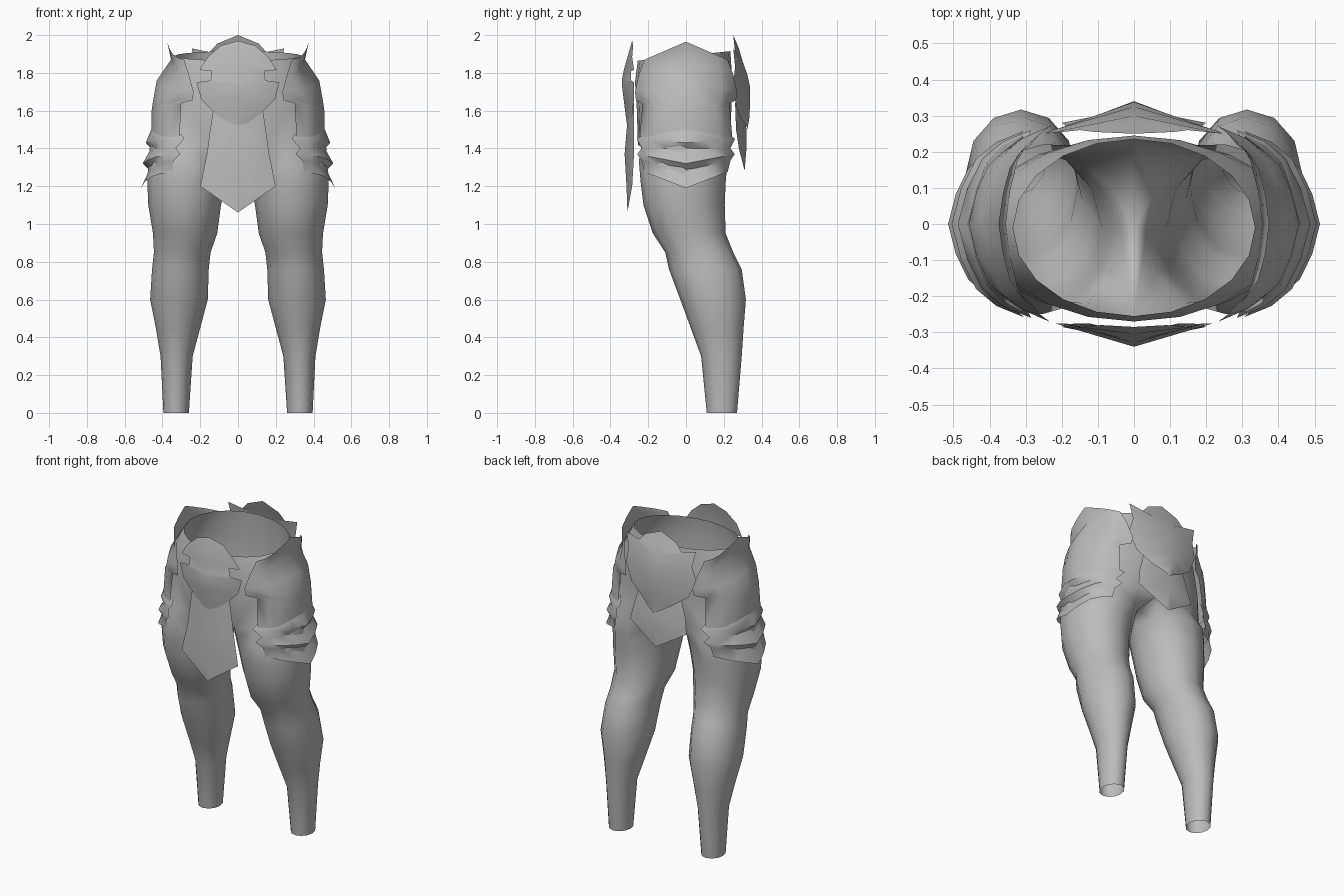
import bpy, math

grey = bpy.data.materials.new("plain grey")
grey.diffuse_color = (0.5, 0.5, 0.5, 1)


def make(name, verts, faces, mirror=True, angle=40):
    """Mesh object with smooth shading, mirrored across x = 0."""
    me = bpy.data.meshes.new(name)
    me.from_pydata(verts, [], faces)
    me.materials.append(grey)
    ob = bpy.data.objects.new(name, me)
    bpy.context.collection.objects.link(ob)
    bpy.ops.object.select_all(action='DESELECT')
    ob.select_set(True)
    bpy.context.view_layer.objects.active = ob
    bpy.ops.object.mode_set(mode='EDIT')
    bpy.ops.mesh.select_all(action='SELECT')
    bpy.ops.mesh.normals_make_consistent(inside=False)
    bpy.ops.object.mode_set(mode='OBJECT')
    bpy.ops.object.shade_smooth_by_angle(angle=math.radians(angle))
    if mirror:
        m = ob.modifiers.new("mirror", 'MIRROR')
        m.use_clip = True
        m.merge_threshold = 0.002
    return ob


# Trousers: one leg lofted from ankle to waist, then mirrored
N = 12
leg_rings = [  # z, x inner, x outer, y front, y back
    (0.0, 0.26, 0.395, 0.11, 0.27),
    (0.30, 0.24, 0.41, 0.08, 0.295),
    (0.45, 0.20, 0.435, 0.025, 0.305),
    (0.60, 0.16, 0.465, -0.03, 0.317),
    (0.76, 0.155, 0.455, -0.09, 0.295),
    (0.85, 0.145, 0.445, -0.11, 0.25),
    (0.95, 0.11, 0.45, -0.175, 0.21),
    (1.10, 0.09, 0.475, -0.225, 0.205),
    (1.22, 0.065, 0.48, -0.24, 0.21),
    (1.34, 0.035, 0.475, -0.25, 0.22),
]
hip_rings = [  # z front, z back, x outer, y front, y back
    (1.42, 1.42, 0.465, -0.255, 0.23),
    (1.60, 1.60, 0.45, -0.26, 0.24),
    (1.75, 1.76, 0.41, -0.27, 0.245),
    (1.865, 1.915, 0.335, -0.255, 0.235),
]
verts, faces = [], []
for z, xi, xo, yf, yb in leg_rings:
    for i in range(N):
        a = 2 * math.pi * i / N
        verts.append(((xi + xo) / 2 + (xo - xi) / 2 * math.cos(a),
                      (yf + yb) / 2 + (yb - yf) / 2 * math.sin(a), z))
for zf, zb, xo, yf, yb in hip_rings:
    for i in range(N):
        if i == 6:                       # centre of the crotch
            x, s = 0, 0
        else:                            # half ellipse from front to back
            k = i if i < 6 else i - N
            a = math.pi / 2 * k / 5
            x, s = xo * math.cos(a), math.sin(a)
            x = 0 if abs(k) == 5 else x
        verts.append((x, (yf + yb) / 2 + (yb - yf) / 2 * s,
                      zf + (zb - zf) * (s + 1) / 2))
for r in range(len(leg_rings) + len(hip_rings) - 1):
    for i in range(N):
        if r >= len(leg_rings) and i in (5, 6):
            continue                     # no wall between the two halves
        j = (i + 1) % N
        faces.append((r * N + i, r * N + j, (r + 1) * N + j, (r + 1) * N + i))
make("trousers", verts, faces, angle=60)

# Curved side guards
BOW = [(0, 1), (0.38, 0.87), (0.70, 0.66), (0.88, 0.38), (1, 0)]
COLS = [(-g, f) for g, f in reversed(BOW)] + BOW[1:]


def guard(name, rows):
    """Rows: centre x, centre z, edge x, edge z, edge y."""
    n = len(COLS)
    v = [(ex + (cx - ex) * f, ey * g, ez + (cz - ez) * (1 - abs(g)))
         for cx, cz, ex, ez, ey in rows for g, f in COLS]
    q = [(r * n + c, r * n + c + 1, r * n + n + c + 1, r * n + n + c)
         for r in range(len(rows) - 1) for c in range(n - 1)]
    return make(name, v, q, angle=50)


guard("hip_guard", [
    (0.375, 1.965, 0.285, 1.87, 0.22),
    (0.355, 1.87, 0.26, 1.79, 0.25),
    (0.43, 1.76, 0.235, 1.70, 0.27),
    (0.45, 1.65, 0.24, 1.655, 0.265),
    (0.457, 1.60, 0.30, 1.64, 0.23),
    (0.46, 1.46, 0.31, 1.46, 0.245),
])
guard("thigh_bands", [
    (0.46, 1.50, 0.30, 1.475, 0.23),
    (0.488, 1.43, 0.285, 1.45, 0.26),
    (0.46, 1.40, 0.33, 1.40, 0.235),
    (0.505, 1.32, 0.305, 1.37, 0.258),
    (0.47, 1.285, 0.34, 1.335, 0.235),
    (0.515, 1.19, 0.35, 1.275, 0.22),
])


def ridged(name, rows):
    """Plate folded on the centre line. Rows: edge x, y, z, ridge y, z."""
    v, q = [], []
    for ex, ey, ez, ry, rz in rows:
        v += [(0, ry, rz), (ex, ey, ez)]
    for r in range(len(rows) - 1):
        a = 2 * r
        q.append((a, a + 1, a + 3, a + 2))
    return make(name, v, q, angle=35)


# Front belt shield with side notches
ridged("front_shield", [
    (0.09, -0.28, 1.945, -0.285, 1.97),
    (0.16, -0.285, 1.885, -0.305, 1.90),
    (0.205, -0.275, 1.815, -0.325, 1.83),
    (0.14, -0.29, 1.81, -0.33, 1.81),
    (0.145, -0.29, 1.76, -0.34, 1.76),
    (0.22, -0.275, 1.75, -0.34, 1.74),
    (0.195, -0.275, 1.66, -0.33, 1.66),
    (0.11, -0.285, 1.575, -0.32, 1.58),
    (0.04, -0.30, 1.53, -0.31, 1.51),
])
# Long front cloth
ridged("front_flap", [
    (0.125, -0.275, 1.64, -0.305, 1.64),
    (0.14, -0.275, 1.55, -0.31, 1.55),
    (0.165, -0.275, 1.37, -0.325, 1.37),
    (0.20, -0.285, 1.20, -0.315, 1.20),
    (0.02, -0.308, 1.075, -0.31, 1.06),
])
# Rear belt shield
ridged("back_shield", [
    (0.11, 0.255, 1.955, 0.25, 2.0),
    (0.15, 0.26, 1.91, 0.28, 1.93),
    (0.245, 0.25, 1.93, 0.30, 1.86),
    (0.225, 0.26, 1.83, 0.325, 1.79),
    (0.25, 0.25, 1.74, 0.338, 1.73),
    (0.20, 0.265, 1.63, 0.34, 1.64),
    (0.10, 0.29, 1.56, 0.335, 1.56),
    (0.03, 0.32, 1.52, 0.325, 1.50),
])
# Short rear cloth
ridged("back_flap", [
    (0.14, 0.26, 1.64, 0.30, 1.64),
    (0.18, 0.265, 1.50, 0.32, 1.50),
    (0.20, 0.28, 1.40, 0.32, 1.40),
    (0.02, 0.308, 1.29, 0.31, 1.28),
])
